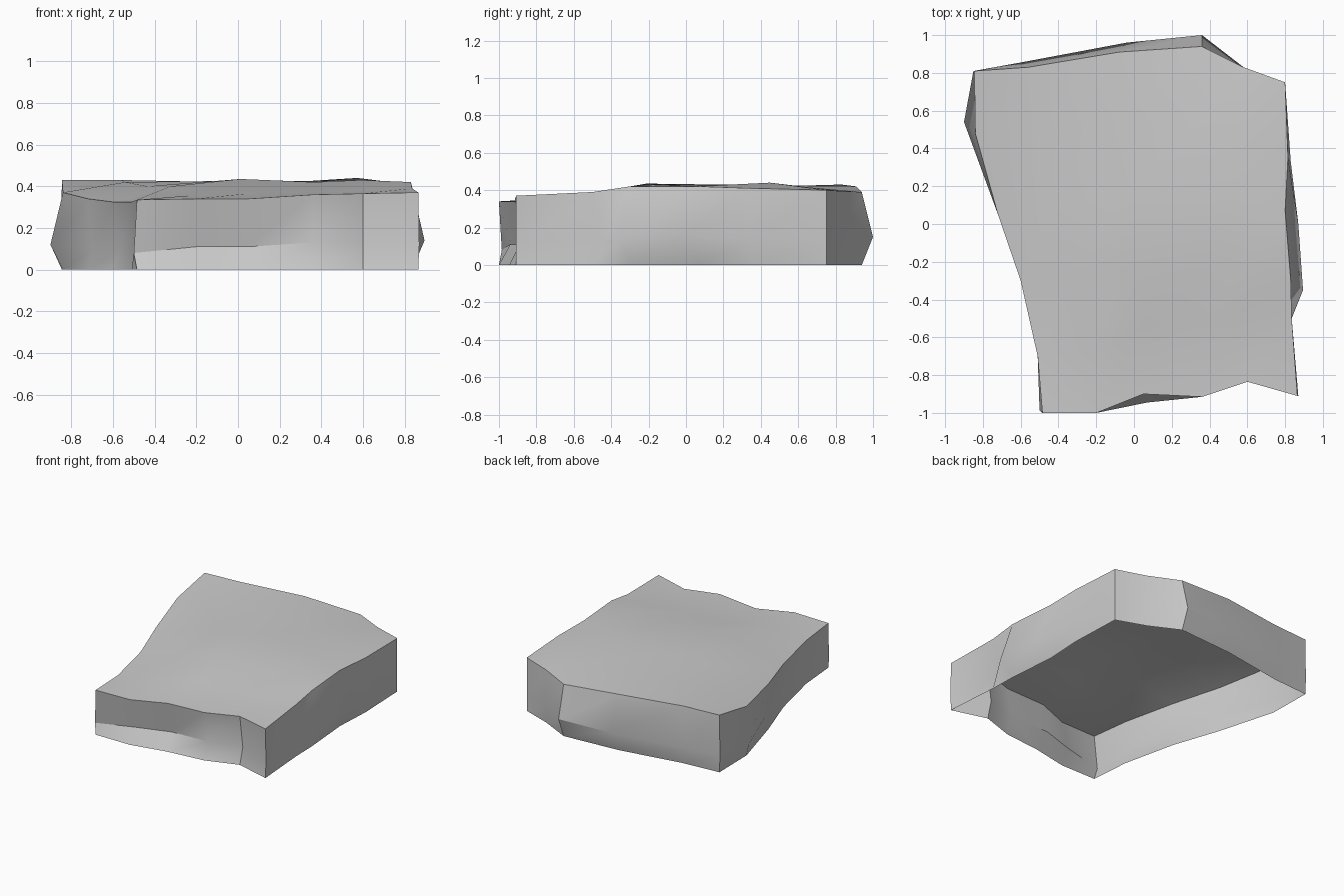
import bpy, bmesh
from mathutils import Vector

if "Cube" in bpy.data.objects:
    bpy.data.objects.remove(bpy.data.objects["Cube"])

# Perimeter, anticlockwise from front left: top x, y, z, then waist x, y
RING = [
    (-.485, -1.0, .335, -.50, -.985), (-.20, -1.0, .34, -.20, -.94),
    (.05, -.90, .34, .05, -.86), (.36, -.915, .36, .36, -.88),
    (.60, -.835, .365, .60, -.80), (.865, -.91, .37, .87, -.91),
    (.835, -.50, .39, .805, -.45), (.83, -.30, .42, .895, -.35),
    (.80, .07, .42, .87, .0), (.815, .35, .41, .83, .33),
    (.80, .75, .40, .80, .75), (.58, .83, .395, .58, .83),
    (.36, .94, .39, .36, 1.0), (-.08, .91, .42, -.04, .96),
    (-.56, .83, .43, -.60, .855), (-.845, .81, .43, -.85, .81),
    (-.84, .48, .37, -.90, .54), (-.72, .05, .34, -.70, .05),
    (-.60, -.30, .325, -.57, -.30), (-.51, -.70, .325, -.49, -.70),
]
# Heights of the inner top grid, front row first
INNER_Z = [(.355, .365, .375, .38), (.40, .435, .42, .43),
           (.40, .43, .42, .425), (.42, .425, .425, .44)]
WAIST_Z = [.08, .11, .11, .13, .12, .12, .12, .14, .16, .13,
           .13, .14, .15, .14, .13, .12, .12, .10, .09, .07]
N = len(RING)
S = 5

bm = bmesh.new()
top = [bm.verts.new(r[:3]) for r in RING]
waist = [bm.verts.new((r[3], r[4], z)) for r, z in zip(RING, WAIST_Z)]
base = [bm.verts.new((r[0], r[1], 0)) for r in RING]
base[2].co = (.07, -.945, 0)

# Top surface: blend the four edges into a grid, then set the heights
front = top[0:6]
right = top[5:11]
back = top[10:16][::-1]
left = (top[15:20] + top[:1])[::-1]


def blend(i, j):
    u, v = i / S, j / S
    p = front[i].co * (1 - v) + back[i].co * v + left[j].co * (1 - u) + right[j].co * u
    p -= (front[0].co * (1 - u) + front[S].co * u) * (1 - v)
    p -= (back[0].co * (1 - u) + back[S].co * u) * v
    return Vector((p.x, p.y, INNER_Z[j - 1][i - 1]))


grid = [front]
for j in range(1, S):
    grid.append([left[j]] + [bm.verts.new(blend(i, j)) for i in range(1, S)] + [right[j]])
grid.append(back)
for j in range(S):
    for i in range(S):
        bm.faces.new((grid[j][i], grid[j][i + 1], grid[j + 1][i + 1], grid[j + 1][i]))

# Side walls in two bands, the underside stays open
for low, high in ((base, waist), (waist, top)):
    for i in range(N):
        k = (i + 1) % N
        bm.faces.new((low[i], low[k], high[k], high[i]))

mesh = bpy.data.meshes.new("rock_slab")
bm.to_mesh(mesh)
bm.free()
slab = bpy.data.objects.new("rock_slab", mesh)
bpy.context.collection.objects.link(slab)
bpy.context.view_layer.objects.active = slab
slab.select_set(True)
bpy.ops.object.shade_smooth_by_angle(angle=0.52)
